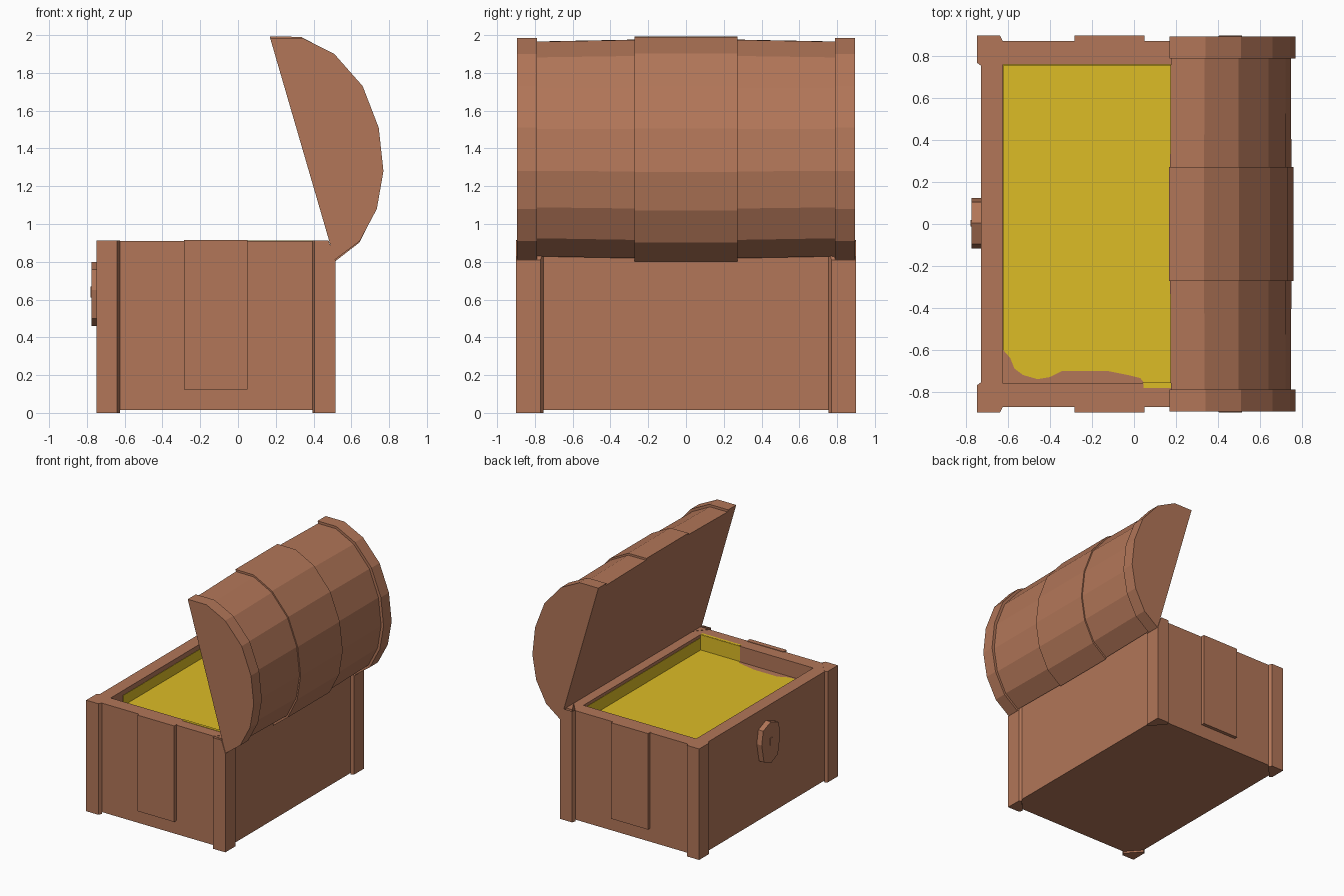
import bpy, bmesh
from mathutils import Vector

if "Cube" in bpy.data.objects:
    bpy.data.objects.remove(bpy.data.objects["Cube"])


def material(name, rgb):
    m = bpy.data.materials.new(name)
    m.diffuse_color = (*rgb, 1)
    m.use_nodes = True
    m.node_tree.nodes["Principled BSDF"].inputs["Base Color"].default_value = m.diffuse_color
    return m


WOOD = material("wood brown", (0.445, 0.181, 0.098))
GOLD = material("treasure gold", (0.716, 0.503, 0.019))


def finish(bm, name, mat):
    bmesh.ops.recalc_face_normals(bm, faces=bm.faces)
    me = bpy.data.meshes.new(name)
    bm.to_mesh(me)
    bm.free()
    me.materials.append(mat)
    ob = bpy.data.objects.new(name, me)
    bpy.context.collection.objects.link(ob)
    return ob


def loft(name, rings, mat):
    """Skin matching closed rings of points and cap both ends."""
    bm = bmesh.new()
    vs = [[bm.verts.new(p) for p in r] for r in rings]
    n = len(vs[0])
    for a, b in zip(vs, vs[1:]):
        for i in range(n):
            j = (i + 1) % n
            bm.faces.new((a[i], a[j], b[j], b[i]))
    bm.faces.new(vs[0])
    bm.faces.new(vs[-1])
    return finish(bm, name, mat)


def box(name, x0, x1, y0, y1, z0, z1, mat):
    o = [(x0, y0), (x1, y0), (x1, y1), (x0, y1)]
    return loft(name, [[(x, y, z) for x, y in o] for z in (z0, z1)], mat)


# cavity limits and treasure level
CX0, CX1, CY, FLOOR = -0.625, 0.40, 0.76, 0.782

# hollow chest body: extruded side profile, rim inset and pushed down
bm = bmesh.new()
prof = [(-0.73, 0.015), (0.495, 0.015), (0.495, 0.86), (0.48, 0.91), (-0.73, 0.91)]
a = [bm.verts.new((x, -0.872, z)) for x, z in prof]
b = [bm.verts.new((x, 0.872, z)) for x, z in prof]
bm.faces.new(a)
bm.faces.new(b)
for i in range(5):
    j = (i + 1) % 5
    f = bm.faces.new((a[i], a[j], b[j], b[i]))
    if i == 3:
        top = f
bmesh.ops.recalc_face_normals(bm, faces=bm.faces)
bmesh.ops.inset_individual(bm, faces=[top], thickness=0.05)
for v in top.verts:
    v.co.x = CX0 if v.co.x < 0 else CX1
    v.co.y = CY if v.co.y > 0 else -CY
down = bmesh.ops.extrude_discrete_faces(bm, faces=[top])["faces"][0]
for v in down.verts:
    v.co.z = FLOOR
finish(bm, "chest_body", WOOD)


# corner posts, the back ones sloped at the top along the lid plane
def post_top(x):
    return min(0.912, 0.81 + max(0, 0.512 - x) * 3.2)


front = [(-0.75, 0.9), (-0.64, 0.9), (-0.625, 0.872), (-0.73, 0.755), (-0.75, 0.77)]
back = [(0.515, 0.9), (0.48, 0.9), (0.405, 0.9), (0.395, 0.872),
        (0.48, 0.773), (0.495, 0.755), (0.515, 0.77)]
for s, side in ((-1, "right"), (1, "left")):
    for label, outline in (("front", front), ("back", back)):
        loft(f"corner_post_{label}_{side}",
             [[(x, y * s, 0) for x, y in outline],
              [(x, y * s, post_top(x)) for x, y in outline]], WOOD)
    # raised strap on each end of the box
    box(f"end_strap_{side}", -0.285, 0.05, *sorted((s * 0.86, s * 0.9)),
        0.125, 0.914, WOOD)

# domed lid: one profile, scaled along and across its flat side per band
dome = [(0.17, 1.985), (0.34, 1.985), (0.51, 1.90), (0.66, 1.73), (0.745, 1.51),
        (0.77, 1.28), (0.735, 1.08), (0.645, 0.91), (0.512, 0.81)]
A, B = Vector(dome[0]), Vector(dome[-1])
mid = (A + B) / 2
along = (A - B).normalized()
across = Vector((along.y, -along.x))


def lid_ring(y, fu, fn):
    pts = []
    for p in dome:
        d = Vector(p) - mid
        q = mid + along * d.dot(along) * fu + across * d.dot(across) * fn
        pts.append((q.x, y, q.y))
    return pts


half = [(0.895, 1.0, 1.0), (0.79, 1.0, 1.0), (0.79, 0.968, 0.945),
        (0.273, 0.985, 0.95), (0.273, 1.013, 0.972)]
sections = [(-y, u, n) for y, u, n in half] + half[::-1]
loft("domed_lid", [lid_ring(*s) for s in sections], WOOD)

# lock plate with a small raised keyhole
plate = [(0, 0.8), (-0.1, 0.76), (-0.12, 0.65), (-0.09, 0.5),
         (0, 0.46), (0.09, 0.5), (0.12, 0.65), (0.1, 0.76)]
loft("lock_plate", [[(x, y + 0.004, z) for y, z in plate] for x in (-0.775, -0.72)], WOOD)
box("keyhole", -0.78, -0.77, -0.012, 0.018, 0.61, 0.67, WOOD)

# treasure surface with an uneven edge at one end
edge = [(CX0, -0.60), (-0.59, -0.64), (-0.57, -0.69), (-0.53, -0.72), (-0.46, -0.74),
        (-0.40, -0.73), (-0.34, -0.70), (-0.13, -0.70), (-0.03, -0.72), (0.03, -0.735),
        (0.05, -CY), (CX1, -CY), (CX1, CY), (CX0, CY)]
loft("treasure", [[(x, y, z) for x, y in edge] for z in (0.78, 0.786)], GOLD)

# gold stains on the inner walls and rim
box("gold_back_wall", CX1 - 0.003, CX1 + 0.002, -CY, CY, FLOOR, 0.885, GOLD)
box("gold_front_wall", CX0 - 0.002, CX0 + 0.003, -0.6, CY, FLOOR, 0.87, GOLD)
box("gold_left_wall", CX0, CX1, CY - 0.003, CY + 0.002, FLOOR, 0.865, GOLD)
box("gold_right_wall", 0.04, CX1, -CY - 0.002, -CY + 0.003, FLOOR, 0.911, GOLD)
box("gold_rim_spot", 0.045, CX1, -0.783, -CY, 0.908, 0.913, GOLD)
